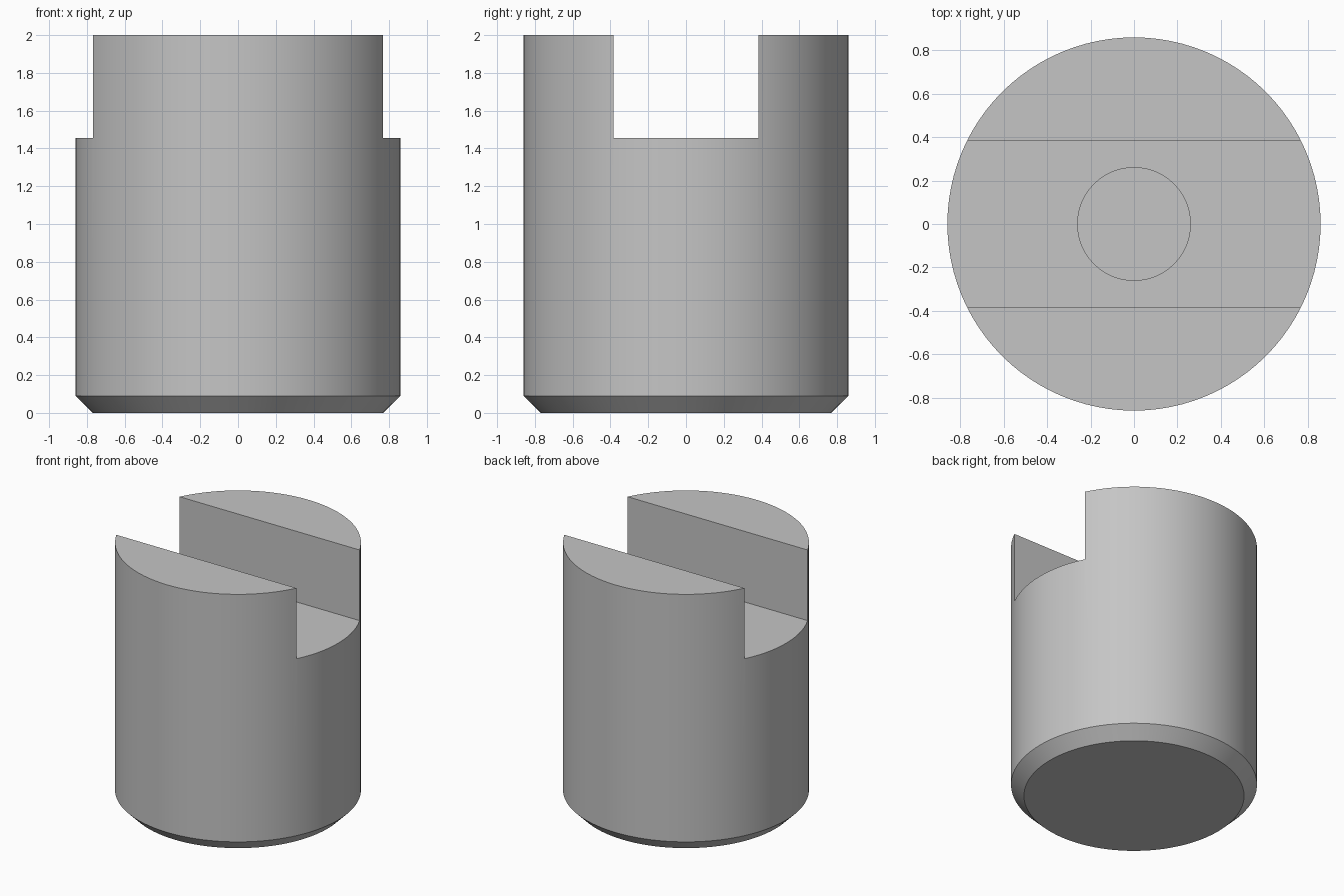
import bpy, bmesh
from math import radians

R, HEIGHT, CHAMFER = 0.86, 2.0, 0.09
SLOT_HALF, SLOT_FLOOR = 0.385, 1.455
BORE_R, BORE_FLOOR = 0.26, 0.75

cube = bpy.data.objects.get("Cube")
if cube:
    bpy.data.objects.remove(cube, do_unlink=True)

grey = bpy.data.materials.new("plain grey")
grey.use_nodes = True
colour = (0.56, 0.56, 0.56, 1)
grey.diffuse_color = colour
grey.node_tree.nodes["Principled BSDF"].inputs["Base Color"].default_value = colour


def cylinder(name, radius, low, high, sides):
    bpy.ops.mesh.primitive_cylinder_add(
        vertices=sides, radius=radius, depth=high - low,
        location=(0, 0, (low + high) / 2))
    obj = bpy.context.object
    obj.name = name
    return obj


def cut(target, cutter):
    mod = target.modifiers.new("cut", "BOOLEAN")
    mod.operation = "DIFFERENCE"
    mod.solver = "EXACT"
    mod.object = cutter
    bpy.context.view_layer.objects.active = target
    bpy.ops.object.modifier_apply(modifier=mod.name)
    bpy.data.objects.remove(cutter, do_unlink=True)


# Round body with a chamfered lower rim
body = cylinder("slotted_plug", R, 0, HEIGHT, 96)
bm = bmesh.new()
bm.from_mesh(body.data)
rim = [e for e in bm.edges if all(v.co.z < 0 for v in e.verts)]
bmesh.ops.bevel(bm, geom=rim, offset=CHAMFER, segments=1, affect="EDGES")
bm.to_mesh(body.data)
bm.free()
body.data.materials.append(grey)

# Slot running across the top from left to right
top = HEIGHT + 0.2
bpy.ops.mesh.primitive_cube_add(size=1, location=(0, 0, (SLOT_FLOOR + top) / 2))
slot = bpy.context.object
slot.name = "slot_cutter"
slot.scale = (3, 2 * SLOT_HALF, top - SLOT_FLOOR)
bpy.context.view_layer.update()
cut(body, slot)

# Blind bore in the slot floor
cut(body, cylinder("bore_cutter", BORE_R, BORE_FLOOR, SLOT_FLOOR + 0.2, 64))

bpy.ops.object.select_all(action="DESELECT")
body.select_set(True)
bpy.context.view_layer.objects.active = body
bpy.ops.object.shade_smooth_by_angle(angle=radians(30))
